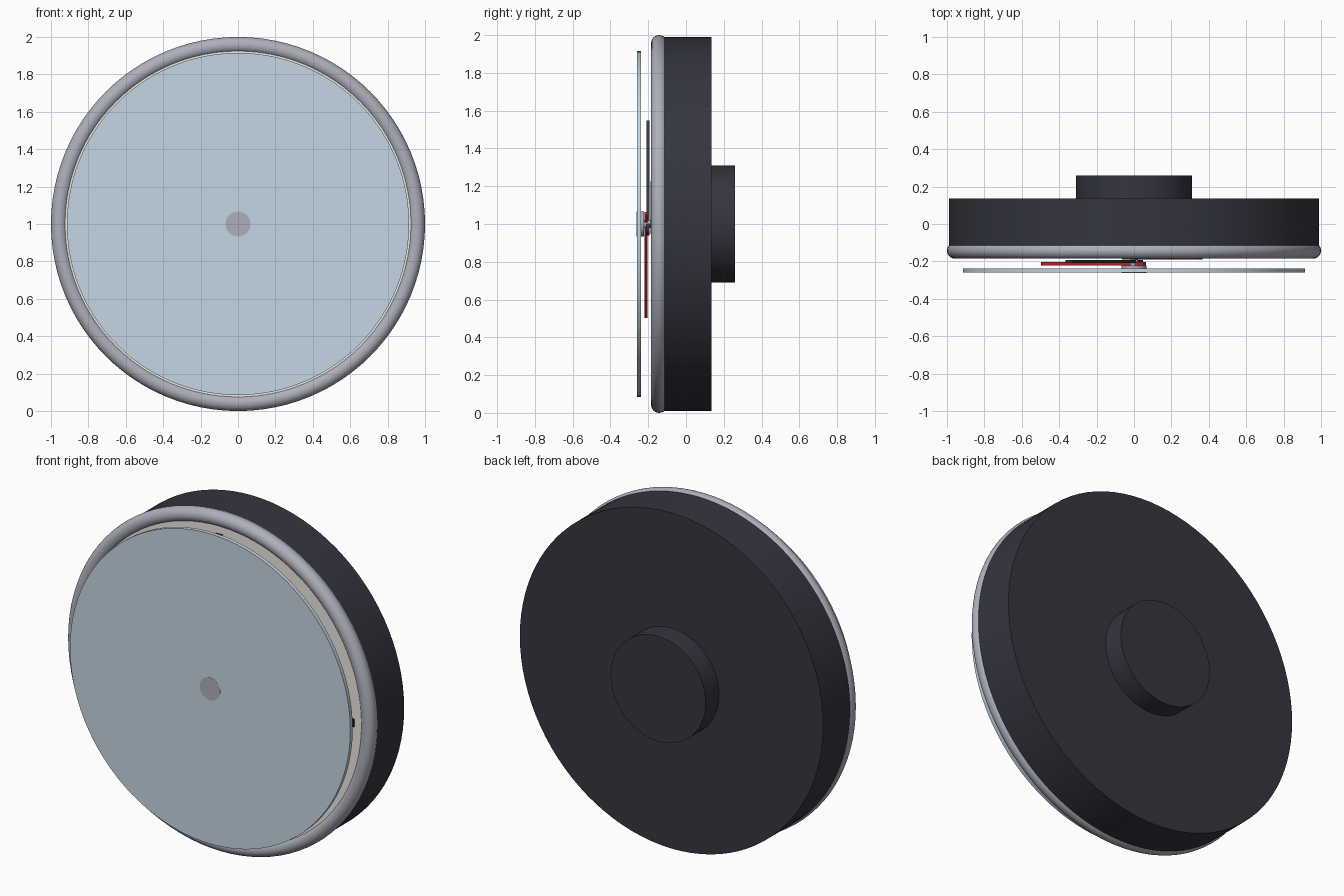
import bpy
import bmesh
from math import radians, sin, cos
from mathutils import Matrix, Vector

default = bpy.data.objects.get("Cube")
if default:
    bpy.data.objects.remove(default, do_unlink=True)

CENTRE = Vector((0, 0, 1))


def material(name, r, g, b):
    mat = bpy.data.materials.new(name)
    mat.use_nodes = True
    mat.diffuse_color = (r, g, b, 1)
    mat.node_tree.nodes["Principled BSDF"].inputs["Base Color"].default_value = (r, g, b, 1)
    return mat


dark = material("dark_casing", 0.035, 0.035, 0.05)
metal = material("brushed_metal", 0.42, 0.43, 0.5)
glass = material("pale_glass", 0.56, 0.67, 0.77)
ivory = material("dial_ivory", 0.85, 0.82, 0.77)
black = material("marker_black", 0.015, 0.015, 0.02)
red = material("hand_red", 0.6, 0.02, 0.02)


def finish(name, bm, mat, smooth=False):
    mesh = bpy.data.meshes.new(name)
    bm.to_mesh(mesh)
    bm.free()
    mesh.materials.append(mat)
    obj = bpy.data.objects.new(name, mesh)
    bpy.context.collection.objects.link(obj)
    if smooth:
        bpy.ops.object.select_all(action="DESELECT")
        obj.select_set(True)
        bpy.context.view_layer.objects.active = obj
        bpy.ops.object.shade_smooth_by_angle(angle=radians(35))
    return obj


def disc(name, radius, front, back, mat):
    """Round slab lying between two depths on the central axis."""
    bm = bmesh.new()
    place = Matrix.Translation(CENTRE + Vector((0, (front + back) / 2, 0)))
    bmesh.ops.create_cone(bm, cap_ends=True, segments=96, radius1=radius, radius2=radius,
                          depth=back - front, matrix=place @ Matrix.Rotation(radians(90), 4, "X"))
    return finish(name, bm, mat, smooth=True)


def bar(name, angle, start, end, width, front, back, mat):
    """Flat bar along a clockwise dial angle, from one radius to another."""
    bm = bmesh.new()
    place = (Matrix.Translation(CENTRE) @ Matrix.Rotation(radians(angle), 4, "Y")
             @ Matrix.Translation((0, (front + back) / 2, (start + end) / 2))
             @ Matrix.Diagonal((width, back - front, end - start, 1)))
    bmesh.ops.create_cube(bm, size=1, matrix=place)
    return finish(name, bm, mat)


# Casing and rear mount
disc("casing", 0.99, -0.14, 0.135, dark)
disc("rear_mount", 0.31, 0.13, 0.26, dark)

# Rounded bezel ring
bpy.ops.mesh.primitive_torus_add(major_segments=96, minor_segments=24, major_radius=0.957,
                                 minor_radius=0.043, location=(0, -0.142, 1),
                                 rotation=(radians(90), 0, 0))
bezel = bpy.context.object
bezel.name = "bezel"
bezel.data.materials.append(metal)
bpy.ops.object.shade_smooth()

# Dial with hour markers, longer at the quarters
disc("dial", 0.93, -0.17, -0.13, ivory)
for hour in range(12):
    quarter = hour % 3 == 0
    bar(f"hour_marker_{hour}", hour * 30, 0.72 if quarter else 0.76, 0.88 if quarter else 0.84,
        0.045 if quarter else 0.025, -0.18, -0.165, black)

# Hands
bar("hour_hand", 60, -0.06, 0.41, 0.05, -0.189, -0.178, dark)
bar("minute_hand", -33, -0.06, 0.64, 0.04, -0.208, -0.192, dark)
bar("second_hand", 225, -0.08, 0.695, 0.02, -0.221, -0.204, red)

# Spindle, hub cap and cover glass
disc("spindle", 0.022, -0.23, -0.16, metal)
disc("hub_cap", 0.067, -0.261, -0.223, metal)
disc("cover_glass", 0.915, -0.26, -0.237, glass)
